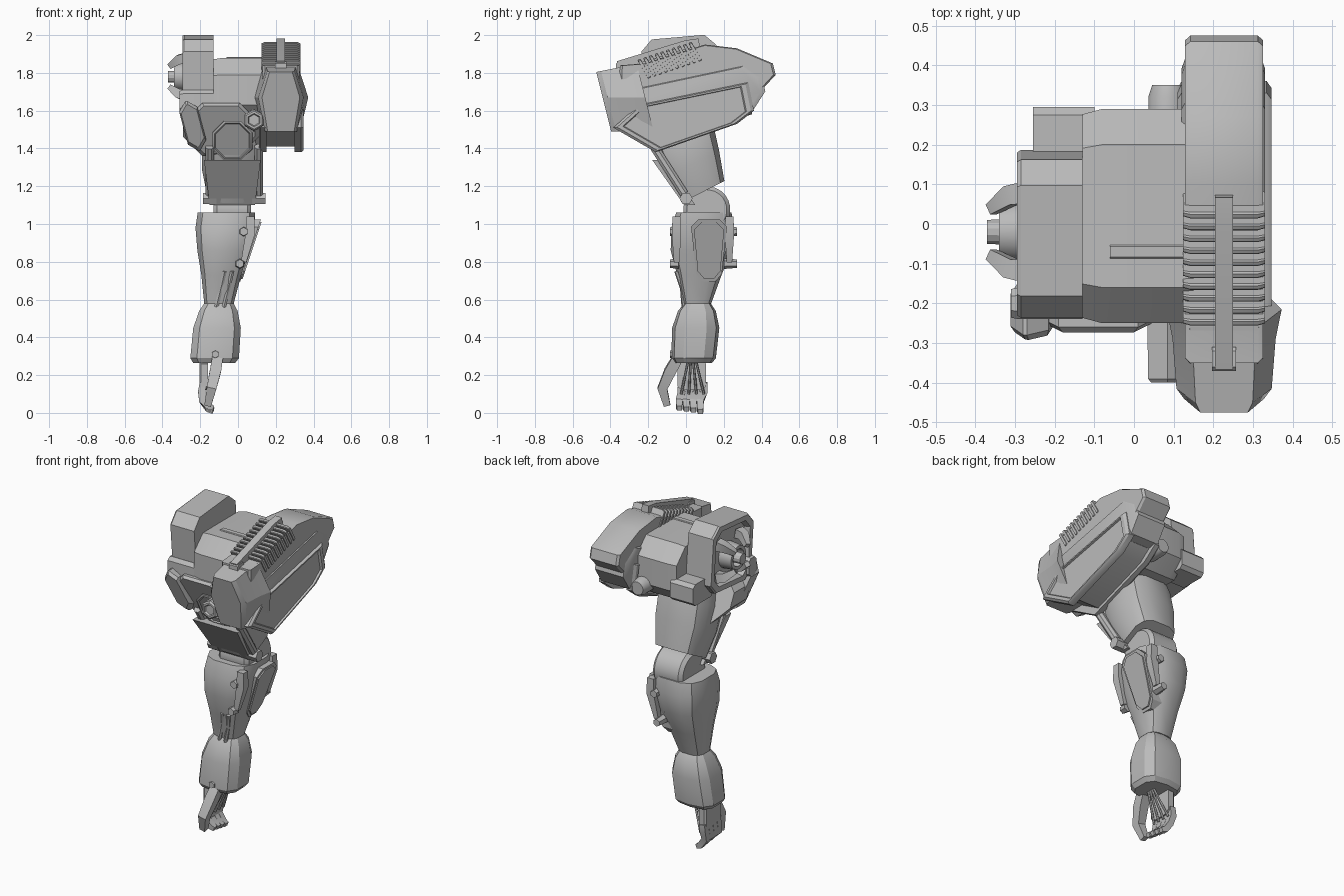
import bpy, bmesh
from math import sin, cos, pi, radians, copysign
from mathutils import Vector

if "Cube" in bpy.data.objects:
    bpy.data.objects.remove(bpy.data.objects["Cube"])

shade = (0.5, 0.5, 0.5, 1)
grey = bpy.data.materials.new("armour_grey")
grey.use_nodes = True
grey.diffuse_color = shade
grey.node_tree.nodes["Principled BSDF"].inputs["Base Color"].default_value = shade


def loft(name, rings):
    """Skin equal-length rings of points and cap both ends."""
    bm = bmesh.new()
    rows = [[bm.verts.new(point) for point in ring] for ring in rings]
    count = len(rows[0])
    for lower, upper in zip(rows, rows[1:]):
        for i in range(count):
            j = (i + 1) % count
            bm.faces.new((lower[i], lower[j], upper[j], upper[i]))
    bm.faces.new(rows[0])
    bm.faces.new(rows[-1])
    bmesh.ops.recalc_face_normals(bm, faces=bm.faces)
    mesh = bpy.data.meshes.new(name)
    bm.to_mesh(mesh)
    bm.free()
    part = bpy.data.objects.new(name, mesh)
    bpy.context.collection.objects.link(part)
    mesh.materials.append(grey)
    bpy.ops.object.select_all(action="DESELECT")
    part.select_set(True)
    bpy.context.view_layer.objects.active = part
    bpy.ops.object.shade_smooth_by_angle(angle=radians(28))


def chamfered(u, v, width, height, cut, tilt=0):
    """Rectangle with cut corners, turned by tilt degrees."""
    a, b, t = width / 2, height / 2, radians(tilt)
    corner = [(a, b - cut), (a - cut, b)]
    half = corner + [(-p, q) for p, q in reversed(corner)]
    whole = half + [(-p, -q) for p, q in half]
    return [(u + p * cos(t) - q * sin(t), v + p * sin(t) + q * cos(t)) for p, q in whole]


def polygon(u, v, radius, sides):
    angles = [2 * pi * (k + 0.5) / sides for k in range(sides)]
    return [(u + radius * cos(a), v + radius * sin(a)) for a in angles]


def extrude(name, axis, shape, *layers, lean=0):
    """Stack (position, scale) copies of a flat shape along x or y; lean pushes the foot back."""
    mu = sum(u for u, v in shape) / len(shape)
    mv = sum(v for u, v in shape) / len(shape)
    top = max(v for u, v in shape)
    rings = []
    for place, scale in layers:
        flat = [(mu + (u - mu) * scale, mv + (v - mv) * scale) for u, v in shape]
        rings.append([(place, u, v) if axis == "x" else (u, place + (top - v) * lean, v) for u, v in flat])
    loft(name, rings)


def rod(name, path, radii, sides=8):
    """Tapered rod through a path of points."""
    path = [Vector(point) for point in path]
    rings = []
    for i, (point, radius) in enumerate(zip(path, radii)):
        along = (path[min(i + 1, len(path) - 1)] - path[max(i - 1, 0)]).normalized()
        helper = Vector((1, 0, 0)) if abs(along.y) > 0.9 else Vector((0, 1, 0))
        across = along.cross(helper).normalized()
        other = along.cross(across)
        rings.append([point + across * p + other * q for p, q in polygon(0, 0, radius, sides)])
    loft(name, rings)


def limb(name, centre, sections, tilt=0, sides=16):
    """Squarish rounded sections (height, half width, half depth) on a centre line."""
    t = radians(tilt)
    soften = lambda value: copysign(abs(value) ** 0.65, value)
    rings = []
    for height, wide, deep in sections:
        x, y = centre(height)
        rings.append([(x + wide * soften(p), y + deep * soften(q) * cos(t), height + deep * soften(q) * sin(t))
                      for p, q in polygon(0, 0, 1, sides)])
    loft(name, rings)


# Shoulder pod: crown, flanks and two rimmed skirts with a recess between
pod = 0.227
crown = [(-.35, 1.84), (-.22, 1.85), (.1, 1.95), (.27, 1.93), (.46, 1.85), (.475, 1.79), (.3, 1.6), (-.36, 1.5)]
extrude("pod_crown", "x", crown, (pod - .098, .97), (pod - .085, 1), (pod + .085, 1), (pod + .098, .97))
flank = chamfered(.03, 1.66, .78, .24, .08, 12)
extrude("pod_flanks", "x", flank, (.12, .93), (.13, 1), (.32, 1), (.33, .93))
skirt = [(-.385, 1.51), (-.25, 1.63), (.33, 1.75), (.36, 1.6), (.27, 1.53), (-.16, 1.38)]
for name, inside, outside in (("inner_skirt", .15, .11), ("outer_skirt", .3, .346)):
    rim = (inside + 3 * outside) / 4
    extrude(name, "x", skirt, (inside, 1), (rim, 1), (outside, .95), (outside, .88), (rim, .86))
extrude("pod_underside", "x", skirt, (.13, .84), (.32, .84))


# Pod nose: raked six-sided sections that flare toward the back
def nose_ring(y, wide):
    top, middle, bottom = 1.9 + y / 5, 1.67, 1.49
    half = [(wide, middle), (wide * .6, top)]
    outline = half + [(-x, z) for x, z in reversed(half)] + [(-wide * .7, bottom), (wide * .7, bottom)]
    return [(pod + x, y + (top - z) / 4, z) for x, z in outline]


loft("pod_nose", [nose_ring(y, wide) for y, wide in ((-.475, .1), (-.45, .12), (-.33, .13), (-.26, .145))])

# Cooling fins on both sides of the carry bar
for i in range(10):
    for side in (-1, 1):
        fin = chamfered(i * .03 - .22, 1.82 + i * .01, .018, .12, .004, 30)
        extrude("cooling_fin", "x", fin, (pod + side * .02, 1), (pod + side * .085, 1), (pod + side * .103, .85))
rod("carry_bar", [(pod, -.36, 1.84), (pod, 0, 1.95), (pod, .07, 1.96)], [.032] * 3, 4)
extrude("bar_foot", "x", chamfered(-.34, 1.83, .06, .06, .01), (pod - .03, 1), (pod + .03, 1))

# Central shoulder block
block = chamfered(.02, 1.71, .54, .34, .09)
extrude("shoulder_block", "x", block, (-.13, .95), (-.08, 1), (.15, 1))
extrude("block_trim", "x", chamfered(-.07, 1.87, .035, .03, .004), (-.06, 1), (.125, 1))
extrude("rear_piston", "y", polygon(.085, 1.62, .05, 16), (.1, 1), (.32, 1), (.35, .8))

# Side housing with an inset face, hub and prongs
house = chamfered(-.025, 1.79, .4, .4, .06, 5)
extrude("side_housing", "x", house,
        (-.26, .74), (-.26, .78), (-.295, .82), (-.295, .97), (-.285, 1), (-.13, 1))
extrude("housing_lip", "x", chamfered(-.2, 1.65, .08, .12, .02), (-.31, .9), (-.29, 1), (-.13, 1))
extrude("rear_bracket", "x", chamfered(.2, 1.64, .19, .13, .02), (-.255, 1), (-.1, 1))
hub_y, hub_z = -.02, 1.78
extrude("hub_ring", "x", polygon(hub_y, hub_z, .08, 20), (-.25, 1), (-.34, .9), (-.34, .65), (-.3, .6))
extrude("hub_axle", "x", polygon(hub_y, hub_z, .035, 12), (-.25, 1), (-.37, .9))
for y, z in polygon(0, 0, 1, 4):
    reach = ((-.27, .14), (-.31, .13), (-.36, .08))
    rod("hub_prong", [(x, hub_y + y * r, hub_z + z * r) for x, r in reach], [.04, .035, .02], 4)

# Front shoulder armour, leaning back around an eight-sided joint
armour = chamfered(-.09, 1.5, .4, .28, .1)
extrude("front_armour", "y", armour, (-.28, .9), (-.26, 1), (-.1, 1), lean=.5)
extrude("swept_plate", "y", chamfered(-.24, 1.52, .1, .27, .045, 15), (-.3, .85), (-.28, 1), (-.2, 1), lean=.4)
joint_x, joint_z = -.03, 1.44
extrude("joint_cap", "y", polygon(joint_x, joint_z, .12, 8), (-.1, 1), (-.245, .95), (-.25, .85), (-.24, .8), lean=.5)
extrude("hex_bolt", "y", polygon(.085, 1.55, .06, 6), (-.2, 1), (-.39, .95), (-.4, .8), (-.4, .6), (-.39, .5))

# Upper arm, angled back toward the elbow, with side pistons
limb("upper_arm", lambda z: (-.03, .48 - z / 3),
     ((1.6, .13, .17), (1.45, .165, .17), (1.32, .165, .155), (1.17, .135, .13)), 27, 12)
for side in (-1, 1):
    x = side * .13 - .02
    rod("arm_piston", [(x, -.17, 1.41), (x, -.01, 1.16)], [.025] * 2)
    rod("piston_clip", [(x - .035, 0, 1.135), (x + .035, 0, 1.135)], [.035] * 2, 6)
loft("arm_shell", [[(joint_x + side * wide, y + depth, z) for side in (-1, 1) for wide, y, z in
                    ((.15, -.18, 1.34), (.12, -.01, 1.1))[::side]] for depth in (0, .06)])

# Elbow and forearm
elbow = polygon(.11, 1.075, .125, 24)
extrude("elbow", "x", elbow, (-.13, .85), (-.11, 1), (.05, 1), (.07, .85))
forearm_line = lambda z: (z * .08 - .147, z * .07 + .02)
limb("forearm", forearm_line,
     ((1.06, .155, .15), (.98, .16, .17), (.86, .14, .165), (.73, .108, .12), (.58, .08, .075)), 0, 12)
for name, shrink, lift in (("forearm_shield", 0, 0), ("shield_panel", .03, .008)):
    outline = chamfered(.122, .86, .19 - shrink, .33 - shrink, .04)
    outline = [(y + (.122 - y) * max(0, .85 - z) * 2.5, z) for y, z in outline]
    loft(name, [[(z / 3 - .22 + lift + depth, y, z) for y, z in outline] for depth in (-.08, 0)])
for y in (-.05, .23):
    rod("forearm_rail", [(.065, y, 1.04), (.065, y, .95), (.03, y, .8)], [.03, .035, .02], 4)
for x, z in ((.03, .96), (.01, .79)):
    for start, end in ((-.04, -.085), (.2, .27)):
        extrude("forearm_bolt", "y", polygon(x, z, .028, 6), (start, 1), (end, .8))
for x in (-.07, -.03):
    rod("front_cable", [(x, -.05, .75), (x - .02, -.02, .66), (x - .05, -.01, .54)], [.012] * 3, 6)

# Wrist cuff
limb("wrist_cuff", forearm_line,
     ((.58, .08, .07), (.54, .105, .1), (.45, .13, .125), (.29, .133, .118), (.265, .115, .1)), 0, 10)
extrude("cuff_bolt", "y", polygon(-.12, .31, .024, 6), (-.05, 1), (-.085, .8))

# Hand: back plate, tendon rods, fingers and thumb
extrude("hand_back", "x", chamfered(.03, .2, .15, .16, .02), (-.205, .9), (-.195, 1), (-.16, 1))
for i in range(4):
    knuckle, tip, low = i * .04 - .025, i * .037 - .035, .035 - i * .006
    rod("finger", [(-.185, knuckle, .16), (-.192, knuckle, .11), (-.188, tip, .065), (-.155, tip, low),
                   (-.13, tip, low - .01)], [.026, .027, .026, .024, .018], 4)
    rod("tendon", [(-.09, .02 + knuckle / 3, .28), (-.165, knuckle, .1)], [.007] * 2, 6)
rod("thumb", [(-.11, -.05, .28), (-.12, -.085, .22), (-.14, -.125, .13), (-.16, -.1, .04)],
    [.04, .042, .036, .025], 4)
